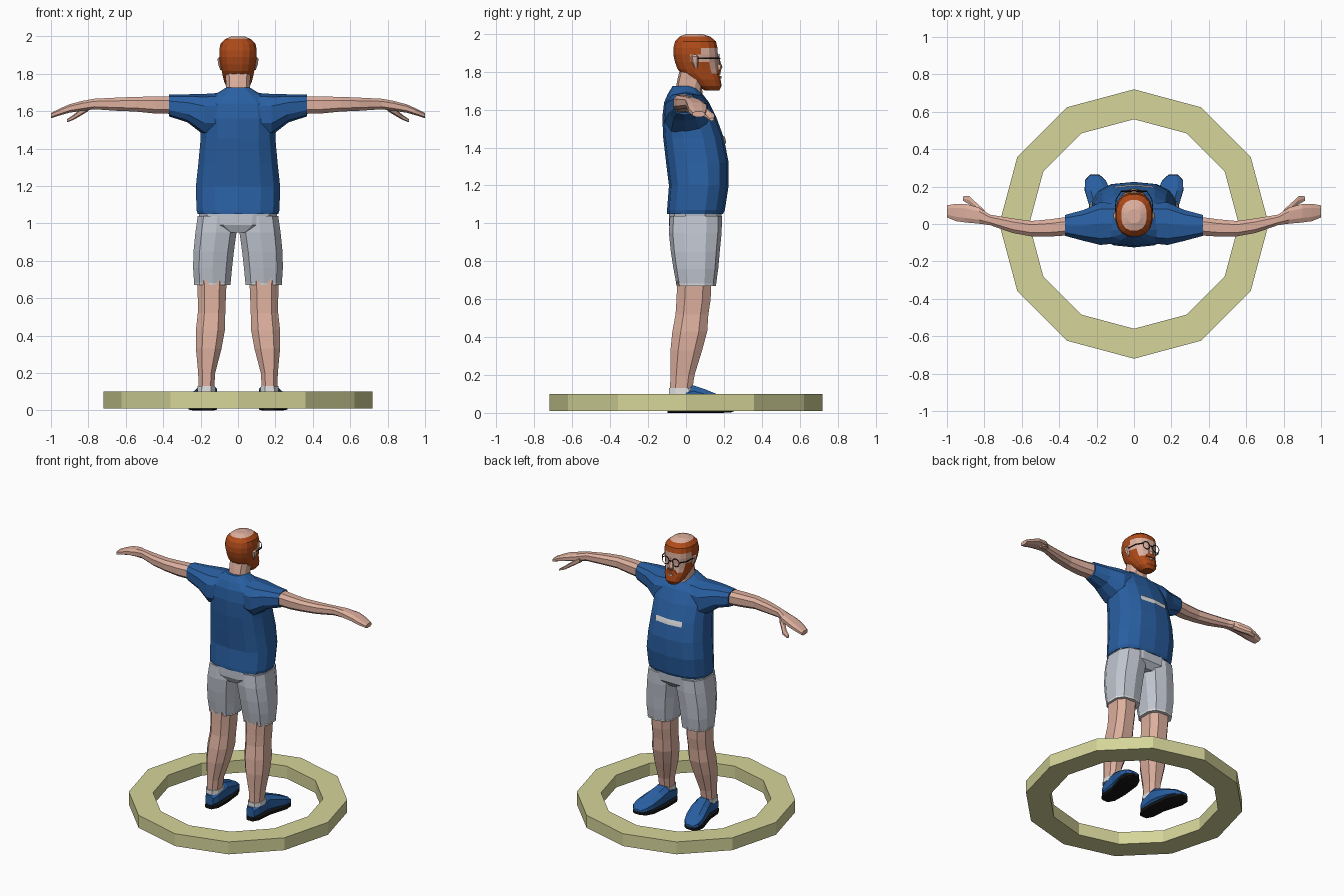
import bpy, bmesh, math
from mathutils import Matrix, Vector

if "Cube" in bpy.data.objects:
    bpy.data.objects.remove(bpy.data.objects["Cube"])


def material(name, rgb):
    m = bpy.data.materials.new(name)
    m.use_nodes = True
    m.diffuse_color = (*rgb, 1)
    m.node_tree.nodes["Principled BSDF"].inputs["Base Color"].default_value = (*rgb, 1)
    return m


skin = material("skin", (.72, .43, .34))
blue = material("shirt blue", (.022, .115, .36))
grey = material("shorts grey", (.53, .56, .63))
ginger = material("ginger hair", (.43, .07, .01))
black = material("black", (.008, .008, .008))
white = material("white", (.75, .75, .75))
yellow = material("pale yellow", (.66, .66, .32))


def finish(name, bm, mats, rule=None):
    bmesh.ops.recalc_face_normals(bm, faces=bm.faces)
    if rule:
        for f in bm.faces:
            f.material_index = rule(f.calc_center_median())
    mesh = bpy.data.meshes.new(name)
    bm.to_mesh(mesh)
    bm.free()
    for m in mats:
        mesh.materials.append(m)
    ob = bpy.data.objects.new(name, mesh)
    bpy.context.collection.objects.link(ob)
    return ob


def loft(name, axis, sections, mats, sides=10, power=.75, mirror=1, rule=None):
    """Skin sections (position, low a, high a, low b, high b) along an axis."""
    bm = bmesh.new()
    angles = [math.tau * (i + .5) / sides for i in range(sides)]
    curve = lambda v: math.copysign(abs(v) ** power, v)
    top_a = max(curve(math.cos(t)) for t in angles)
    top_b = max(curve(math.sin(t)) for t in angles)
    rings = []
    for pos, a0, a1, b0, b1 in sections:
        ring = []
        for t in angles:
            a = (a0 + a1 + (a1 - a0) * curve(math.cos(t)) / top_a) / 2
            b = (b0 + b1 + (b1 - b0) * curve(math.sin(t)) / top_b) / 2
            x, y, z = {"x": (pos, a, b), "y": (a, pos, b), "z": (a, b, pos)}[axis]
            ring.append(bm.verts.new((x * mirror, y, z)))
        rings.append(ring)
    for r, s in zip(rings, rings[1:]):
        for i in range(sides):
            j = (i + 1) % sides
            bm.faces.new((r[i], r[j], s[j], s[i]))
    bm.faces.new(rings[0])
    bm.faces.new(rings[-1])
    return finish(name, bm, mats, rule)


def centred(rows):
    return [(z, -w, w, b, f) for z, w, b, f in rows]


# Ring on the ground
bm = bmesh.new()
corners = []
for i in range(12):
    t = math.tau * i / 12
    corners.append([bm.verts.new((r * math.cos(t), r * math.sin(t), z))
                    for r, z in ((.72, .01), (.72, .1), (.56, .1), (.56, .01))])
for i in range(12):
    p, q = corners[i], corners[(i + 1) % 12]
    for k in range(4):
        n = (k + 1) % 4
        bm.faces.new((p[k], q[k], q[n], p[n]))
finish("ground_ring", bm, [yellow])

# Shirt body
torso = loft("shirt_body", "z", centred([
    (1.05, .215, -.1, .195), (1.07, .222, -.1, .205), (1.2, .225, -.09, .225),
    (1.32, .212, -.105, .225), (1.45, .2, -.12, .2), (1.56, .2, -.125, .16),
    (1.64, .19, -.115, .12), (1.685, .13, -.095, .085), (1.725, .065, -.07, .05)]),
    [blue], sides=14)

# Pale stripe that hugs the chest
bm = bmesh.new()
bmesh.ops.create_grid(bm, x_segments=14, y_segments=2, size=1,
                      matrix=Matrix.Translation((0, .4, 1.44)) @
                      Matrix.Rotation(math.pi / 2, 4, "X") @ Matrix.Diagonal((.105, .018, 1, 1)))
stripe = finish("chest_stripe", bm, [white])
wrap = stripe.modifiers.new("hug", "SHRINKWRAP")
wrap.target = torso
wrap.wrap_method = "PROJECT"
wrap.use_project_y = True
wrap.use_negative_direction = True
wrap.use_positive_direction = False
wrap.offset = .007

# Neck
loft("neck", "z", centred([(1.65, .07, -.05, .09), (1.71, .065, -.055, .085),
                           (1.76, .065, -.045, .1), (1.82, .07, -.03, .12)]), [skin])


# Head: bald crown, hair round the back and sides, beard along the jaw
def head_colour(c):
    if c.z > 1.98:
        return 0
    if c.z > 1.94 or (c.z > 1.79 and c.y < .035) or (c.z > 1.9 and c.y < .1):
        return 1
    if c.z < 1.795 and c.y > .04:
        return 1
    return int(c.z < 1.87 and c.y < .12)


loft("head", "z", centred([
    (1.7, .035, .1, .175), (1.725, .06, .06, .188), (1.76, .075, .02, .182),
    (1.79, .082, -.025, .175), (1.815, .087, -.045, .17), (1.85, .094, -.058, .166),
    (1.89, .1, -.067, .168), (1.925, .1, -.067, .166), (1.96, .094, -.058, .158),
    (1.985, .068, -.035, .128), (2, .035, .005, .08)]),
    [skin, ginger], sides=16, power=.85, rule=head_colour)
loft("nose", "z", centred([(1.81, .018, .15, .185), (1.825, .02, .15, .192),
                           (1.88, .01, .15, .172)]), [skin], sides=6)
loft("moustache", "z", centred([(1.785, .042, .14, .182), (1.808, .03, .14, .184)]),
     [ginger], sides=8)
loft("lips", "z", centred([(1.765, .02, .15, .188), (1.776, .02, .15, .188)]), [skin], sides=6)
loft("glasses_bridge", "x", [(-.012, .176, .182, 1.868, 1.873),
                             (.012, .176, .182, 1.868, 1.873)], [black], sides=4)

for side, word in ((1, "left"), (-1, "right")):
    def part(name, axis, rows, mat, **options):
        return loft(word + "_" + name, axis, rows, [mat], mirror=side, **options)

    # Glasses and ear
    bpy.ops.mesh.primitive_torus_add(location=(side * .04, .175, 1.865),
                                     rotation=(math.pi / 2, 0, 0), major_radius=.028,
                                     minor_radius=.003, major_segments=10, minor_segments=4)
    rim = bpy.context.object
    rim.name = word + "_glasses_rim"
    rim.data.materials.append(black)
    part("glasses_temple", "y", [(.04, .1, .104, 1.868, 1.874),
                                 (.13, .094, .099, 1.868, 1.874),
                                 (.175, .066, .071, 1.868, 1.874)], black, sides=4)
    part("ear", "z", [(1.82, .085, .095, .045, .06), (1.85, .085, .106, .03, .065),
                      (1.88, .09, .11, .025, .065), (1.89, .09, .1, .035, .06)], skin, sides=6)

    # Sleeve and arm
    part("sleeve", "x", [(.06, -.1, .11, 1.47, 1.7), (.18, -.112, .115, 1.47, 1.692),
                         (.27, -.09, .075, 1.54, 1.69), (.37, -.063, .048, 1.572, 1.688)],
         blue)
    part("arm", "x", [(.34, -.06, .04, 1.585, 1.68), (.45, -.067, .025, 1.588, 1.678),
                      (.55, -.066, .016, 1.598, 1.676), (.65, -.048, .03, 1.602, 1.672),
                      (.77, -.006, .05, 1.61, 1.666), (.83, .002, .088, 1.602, 1.655),
                      (.9, .008, .108, 1.592, 1.637), (.95, .015, .108, 1.578, 1.615),
                      (1, .035, .1, 1.562, 1.59)], skin, sides=8)
    part("thumb", "x", [(.8, .03, .075, 1.6, 1.64), (.85, .075, .12, 1.57, 1.605),
                        (.88, .105, .15, 1.553, 1.58), (.915, .125, .148, 1.54, 1.556)],
         skin, sides=6)

    # Shorts leg with pale hem
    part("shorts_leg", "z", [(1.04, .005, .215, -.085, .19), (.95, .008, .228, -.09, .188),
                             (.85, .022, .238, -.08, .178), (.76, .032, .24, -.066, .17),
                             (.675, .04, .234, -.05, .158)], grey)
    part("shorts_hem", "z", [(.682, .038, .236, -.052, .16), (.67, .04, .235, -.05, .158)], white)

    # Bare leg and sock
    part("leg", "z", [(.72, .06, .22, -.045, .135), (.6, .065, .215, -.05, .13),
                      (.52, .068, .215, -.055, .118), (.43, .07, .225, -.072, .112),
                      (.33, .088, .225, -.082, .085), (.2, .122, .213, -.082, .045),
                      (.1, .128, .21, -.085, .03)], skin, sides=8)
    part("sock", "z", [(.13, .122, .216, -.089, .045), (.1, .12, .218, -.09, .055)],
         white, sides=8)

    # Shoe, splayed slightly outwards, on a dark sole
    part("shoe", "y", [(-.095, .135, .195, .02, .095), (-.06, .118, .212, .02, .112),
                       (.04, .112, .222, .02, .145), (.1, .115, .24, .02, .125),
                       (.18, .13, .262, .02, .092), (.23, .15, .262, .02, .07),
                       (.262, .185, .235, .02, .045)], blue, sides=8)
    part("sole", "y", [(-.098, .135, .195, 0, .028), (-.06, .114, .215, 0, .028),
                       (.04, .112, .222, 0, .028), (.18, .127, .264, 0, .028),
                       (.235, .152, .262, .002, .03), (.264, .185, .235, .012, .03)],
         black, sides=8, power=.4)

# Seat of the shorts
loft("shorts_seat", "z", centred([(.95, .09, -.07, .15), (.99, .2, -.09, .185),
                                  (1.07, .212, -.09, .19)]), [grey], sides=12)
